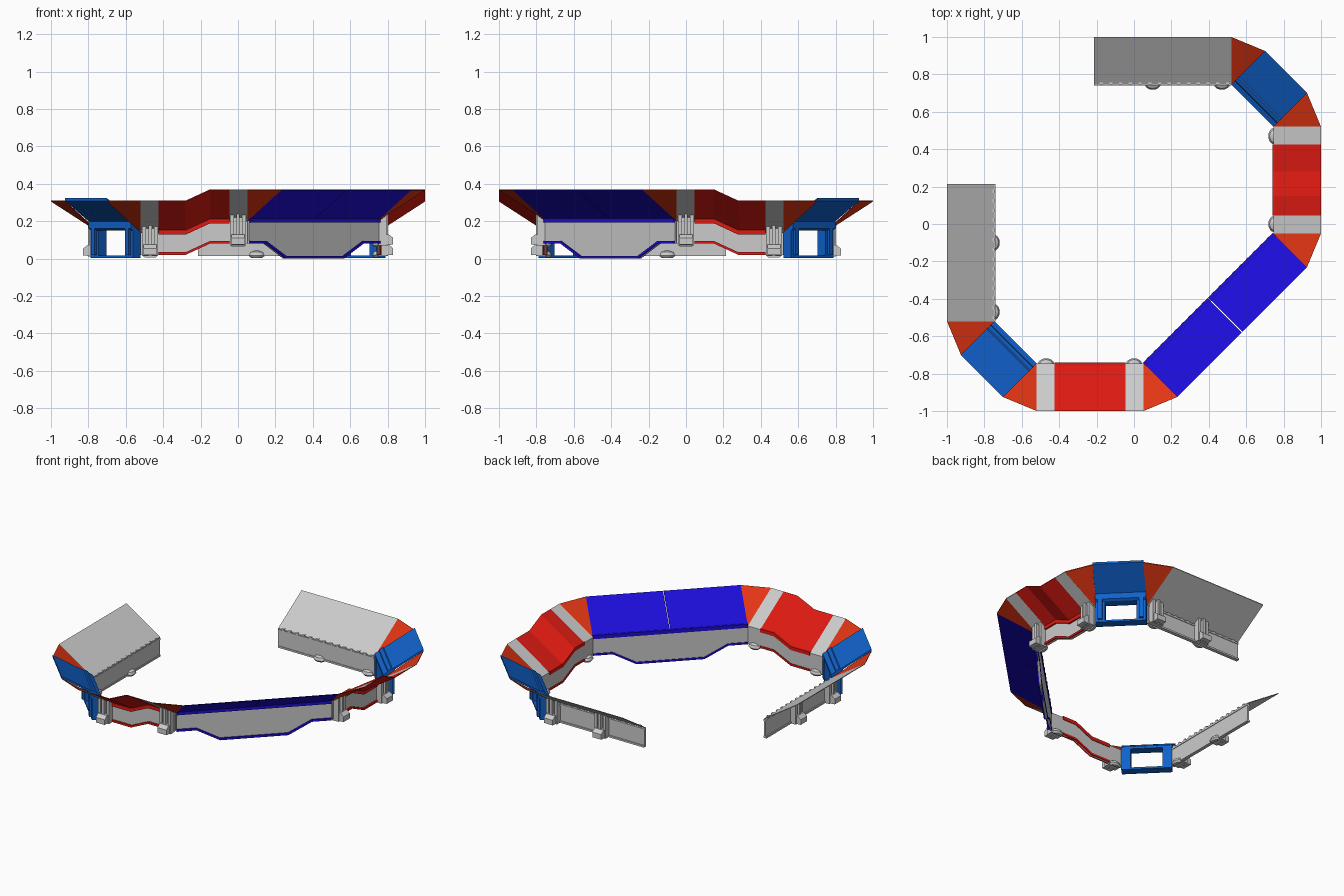
import bpy, bmesh, math
from mathutils import Vector

if "Cube" in bpy.data.objects:
    bpy.data.objects.remove(bpy.data.objects["Cube"])

def mat(name, c):
    m = bpy.data.materials.new(name)
    m.diffuse_color = (*c, 1)
    m.use_nodes = True
    m.node_tree.nodes["Principled BSDF"].inputs["Base Color"].default_value = m.diffuse_color
    return m

RED = mat("red", (.72, .01, .006))
ORANGE = mat("orange", (.75, .035, .006))
BLUE = mat("deep_blue", (.012, .004, .7))
AZURE = mat("azure", (.005, .12, .6))

R, RISE = .255, .17          # canopy depth and rise
LOW, HIGH = .14, .20         # eave heights

# Each run: inner start point and heading; local coords are (along, outward, up)
RUNS = {"arm": ((-.745, .215), -90), "gate": ((-.745, -.52), -45),
        "side": ((-.52, -.745), 0), "long": ((.05, -.745), 45)}

def place(run, p):
    (x, y), a = RUNS[run]
    c, s = math.cos(math.radians(a)), math.sin(math.radians(a))
    return Vector((x + c * p[0] + s * p[1], y + s * p[0] - c * p[1], p[2]))

def loft(name, run, sections, m=None):
    """Skin closed loops into a solid, plus its twin mirrored across the diagonal."""
    for tag in ("left", "right"):
        bm = bmesh.new()
        rings = []
        for sec in sections:
            ps = [place(run, p) for p in sec]
            if tag == "right":
                ps = [Vector((-p.y, -p.x, p.z)) for p in ps]
            rings.append([bm.verts.new(p) for p in ps])
        n = len(rings[0])
        for a, b in zip(rings, rings[1:]):
            for i in range(n):
                j = (i + 1) % n
                bm.faces.new((a[i], a[j], b[j], b[i]))
        bm.faces.new(rings[0])
        bm.faces.new(rings[-1])
        bmesh.ops.remove_doubles(bm, verts=bm.verts, dist=1e-5)
        bmesh.ops.recalc_face_normals(bm, faces=bm.faces)
        me = bpy.data.meshes.new(name)
        bm.to_mesh(me)
        bm.free()
        if m:
            me.materials.append(m)
        bpy.context.collection.objects.link(bpy.data.objects.new(f"{name}_{tag}", me))

def box(name, run, s, o, z, m=None):
    loft(name, run, [[(t, o[0], z[0]), (t, o[1], z[0]), (t, o[1], z[1]), (t, o[0], z[1])]
                     for t in s], m)

def canopy(name, run, stations, m=None, t=.005):
    loft(name, run, [[(s, 0, z), (s, R, z + RISE - t), (s, R, z + RISE), (s, 0, z + t)]
                     for s, z in stations], m)

def wall(name, run, stations, o=(0, .012), m=None):
    loft(name, run, [[(s, o[0], a), (s, o[1], a), (s, o[1], b), (s, o[0], b)]
                     for s, a, b in stations], m)

def trim(name, run, line, m, h=.014):
    wall(name, run, [(s, z, z + h) for s, z in line], (-.004, .022), m)

def wedge(name, run, s, z, m, t=.005):
    """Triangular canopy filler turning 45 degrees about an inner corner."""
    secs = []
    for a in (0, math.pi / 4):
        x, y = s - R * math.sin(-a), R * math.cos(a)
        secs.append([(s, 0, z), (x, y, z + RISE - t), (x, y, z + RISE), (s, 0, z + t)])
    loft(name, run, secs, m)

def post(name, run, s, zb, zt):
    def upright(part, s0, s1, d, up):
        loft(f"{name}_{part}", run, [[(t, .005, zb), (t, d, zb),
             (t, d, zt + d * RISE / R + up), (t, .005, zt + up)] for t in (s0, s1)])
    upright("flange_a", s - .042, s - .022, .05, 0)
    upright("flange_b", s + .022, s + .042, .05, 0)
    upright("web", s - .022, s + .022, .036, -.004)
    upright("rib", s - .009, s + .009, .058, 0)
    # Stepped outer foot
    loft(f"{name}_foot", run, [[(t, .02, zb), (t, .085, zb + .005), (t, .085, zb + .04),
         (t, .06, zb + .06), (t, .02, zb + .06)] for t in (s - .034, s + .034)])
    # Splayed half-round inner foot
    loft(f"{name}_inner_foot", run, [[(s + r * 1.4 * math.cos(i * math.pi / 8),
         .004 - r * math.sin(i * math.pi / 8), z) for i in range(9)]
         for r, z in ((.022, zb - .008), (.031, zb + .004), (.024, zb + .022), (.008, zb + .03))])

# Grey arms
canopy("arm_canopy", "arm", [(0, LOW), (.735, LOW)])
wall("arm_wall", "arm", [(0, .015, LOW), (.735, .015, LOW)])
box("arm_bottom_rail", "arm", (0, .735), (-.004, .02), (.013, .025))
box("arm_eave_rail", "arm", (0, .735), (-.004, .016), (LOW - .012, LOW))
for i in range(14):
    s = .03 + i * .052
    box(f"arm_hinge_{i}", "arm", (s, s + .018), (-.003, .012), (LOW, LOW + .012))
post("arm_end_post", "arm", .315, .012, LOW)
post("arm_corner_post", "arm", .685, .012, LOW)

# Corner fillers
wedge("outer_corner", "arm", .735, LOW, ORANGE)
wedge("gate_corner", "gate", .318, LOW, ORANGE)
wedge("long_corner", "side", .57, HIGH, ORANGE)

# Gate in the corner
G = .318
canopy("gate_canopy", "gate", [(0, LOW + .013), (G, LOW + .013)], AZURE, .014)
for n, s in (("a", (0, .06)), ("b", (G - .06, G))):
    box(f"gate_jamb_{n}", "gate", s, (0, .06), (.012, .16), AZURE)
    mid = sum(s) / 2
    box(f"gate_jamb_rib_{n}", "gate", (mid - .014, mid + .014), (.05, .075), (.02, .19), AZURE)
loft("gate_lintel", "gate", [[(s, 0, .15), (s, .06, .15), (s, .075, .16), (s, .075, .2),
     (s, 0, .158)] for s in (0, G)], AZURE)
loft("gate_ridge", "gate", [[(s, .02, .165), (s, .03, .192), (s, .05, .205), (s, .07, .2)]
     for s in (0, G)], AZURE)
box("gate_sill", "gate", (0, G), (0, .06), (.003, .016), AZURE)

# Stepped red side
STEP = [(.095, 0), (.24, 0), (.37, .06), (.475, .06)]
canopy("side_low_band", "side", [(0, LOW), (.095, LOW)])
canopy("side_red_canopy", "side", [(s, LOW + d) for s, d in STEP], RED)
canopy("side_high_band", "side", [(.475, HIGH), (.57, HIGH)])
wall("side_wall", "side", [(s, .02 + d, LOW + d) for s, d in [(0, 0)] + STEP + [(.57, .06)]])
trim("side_top_trim", "side", [(s, LOW - .012 + d) for s, d in STEP], RED, .024)
trim("side_bottom_trim", "side", [(s, .02 + d) for s, d in STEP], RED)
post("side_low_post", "side", .05, .015, LOW)
post("side_high_post", "side", .52, .07, HIGH)

# Long diagonal (one half, mirrored)
H = .4914
BELLY = [(0, .08), (.125, .08), (.275, 0), (H, 0)]
canopy("long_canopy", "long", [(0, HIGH), (H - .002, HIGH)], BLUE)
wall("long_wall", "long", [(s, z, HIGH) for s, z in BELLY])
trim("long_bottom_trim", "long", BELLY, BLUE)
box("long_top_trim", "long", (0, H), (-.004, .022), (HIGH - .006, HIGH + .018), BLUE)
for i in range(9):
    s = .03 + i * .052
    box(f"long_hinge_{i}", "long", (s, s + .018), (-.006, .014), (HIGH + .01, HIGH + .022), BLUE)
